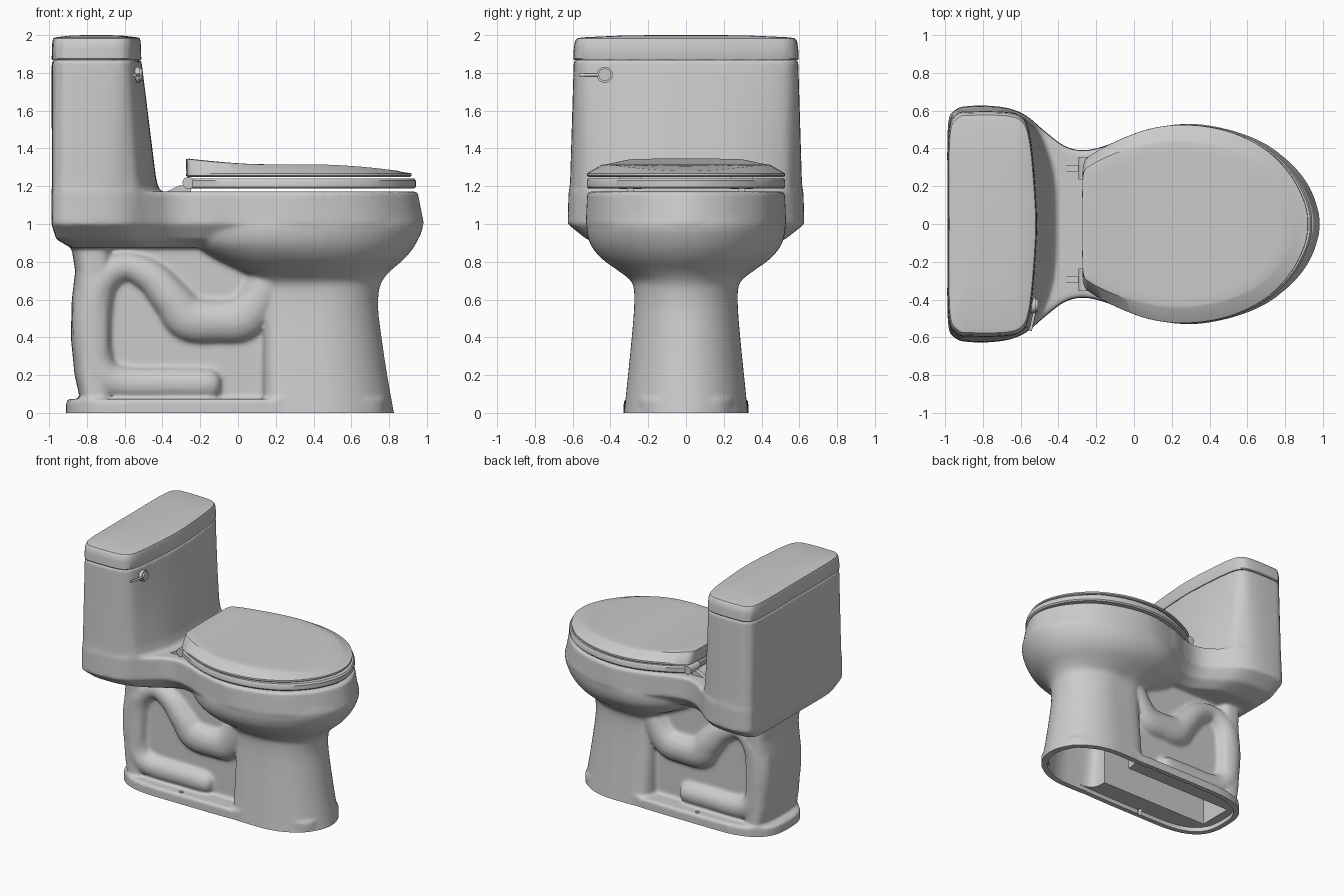
import bpy, bmesh
from math import sin, cos, pi, radians, copysign
from mathutils import Vector

if "Cube" in bpy.data.objects:
    bpy.data.objects.remove(bpy.data.objects["Cube"])


def spline(pts, closed, n=6):
    """Catmull-Rom samples through the control points."""
    p = [Vector(q) for q in pts]
    m, out = len(p), []
    at = lambda i: p[i % m] if closed else p[max(0, min(m - 1, i))]
    for i in range(m if closed else m - 1):
        a, b, c, d = at(i - 1), at(i), at(i + 1), at(i + 2)
        for k in range(n):
            t = k / n
            out.append(0.5 * (2 * b + (c - a) * t + (2 * a - 5 * b + 4 * c - d) * t * t
                              + (3 * b - a - 3 * c + d) * t ** 3))
    return out if closed else out + [p[-1]]


def outline(half):
    """Closed plan outline from its +y half."""
    return spline(half + [(x, -y) for x, y in half[-2:0:-1]], True)


def egg(xb, xf, xc, w, nb=2.0, nf=2.0, count=64):
    """Plan outline: ellipse in front, squarer behind."""
    out = []
    for i in range(count):
        c, s = cos(2 * pi * i / count), sin(2 * pi * i / count)
        n, a = (nf, xf - xc) if c > 0 else (nb, xc - xb)
        out.append((xc + a * copysign(abs(c) ** (2 / n), c), w * copysign(abs(s) ** (2 / n), s)))
    return out


def level(plan, z):
    return [(x, y, z) for x, y in plan]


def scaled(plan, sx, sy, cx=0.0):
    return [(cx + (x - cx) * sx, y * sy) for x, y in plan]


def loft(bm, rings, cyclic=False):
    rows = [[bm.verts.new(p) for p in r] for r in rings]
    faces, n = [], len(rows[0])
    for a, b in zip(rows, rows[1:] + ([rows[0]] if cyclic else [])):
        for i in range(n):
            j = (i + 1) % n
            faces.append(bm.faces.new((a[i], a[j], b[j], b[i])))
    if not cyclic:
        faces += [bm.faces.new(rows[0]), bm.faces.new(rows[-1])]
    bmesh.ops.recalc_face_normals(bm, faces=faces)


def make(name, bm):
    me = bpy.data.meshes.new(name)
    bm.to_mesh(me)
    bm.free()
    ob = bpy.data.objects.new(name, me)
    bpy.context.collection.objects.link(ob)
    return ob


def solid(name, rings, cyclic=False):
    bm = bmesh.new()
    loft(bm, rings, cyclic)
    return make(name, bm)


def activate(ob):
    bpy.ops.object.select_all(action='DESELECT')
    ob.select_set(True)
    bpy.context.view_layer.objects.active = ob


def smooth(ob, angle=35):
    activate(ob)
    bpy.ops.object.shade_smooth_by_angle(angle=radians(angle))


def box(x0, x1, w, z0, z1):
    q = [(x0, -w), (x1, -w), (x1, w), (x0, w)]
    return [level(q, z0), level(q, z1)]


def rod(p, q, r, n=24):
    """Two rings of a cylinder from p to q."""
    p, q = Vector(p), Vector(q)
    d = (q - p).normalized()
    u = d.orthogonal().normalized()
    v = d.cross(u)
    return [[e + r * (cos(2 * pi * i / n) * u + sin(2 * pi * i / n) * v) for i in range(n)] for e in (p, q)]


body = bmesh.new()

# deck and tank underside
deck = outline([(-.985, 0), (-.985, .5), (-.95, .6), (-.87, .625), (-.7, .62), (-.58, .58), (-.47, .49),
                (-.37, .415), (-.27, .39), (-.15, .415), (0, .475), (.26, .53), (.5, .5), (.72, .41),
                (.88, .26), (.96, .12), (.985, 0)])
rim = [(x * .965, y * .985) if x > 0 else (x, y * .992) for x, y in deck]
under = [(x * .9 if x > 0 else x, y) for x, y in deck]
loft(body, [level(scaled(under, .9, .62), .875), level(scaled(under, .975, .84), .92),
            level(deck, 1.0), level(rim, 1.172)])

# tank
tank_top = outline([(-.985, 0), (-.982, .47), (-.94, .575), (-.87, .592), (-.68, .59), (-.59, .56),
                    (-.55, .47), (-.525, .25), (-.512, 0)])
tank_low = outline([(-.985, 0), (-.982, .49), (-.947, .59), (-.87, .611), (-.7, .607), (-.59, .57),
                    (-.52, .5), (-.45, .28), (-.435, 0)])
loft(body, [[tuple(a.lerp(b, t)) + (z,) for a, b in zip(tank_top, tank_low)]
            for z, t in ((1.08, 1.4), (1.16, 1.4), (1.2, 1.15), (1.25, 1), (1.87, 0))])

# bowl flowing down into the pedestal: z, back, front, centre, half width, squareness
bowl = [(-.05, .13, .835, .42, .333, 6), (.2, .13, .79, .42, .307, 6), (.4, .13, .76, .42, .287, 6),
        (.55, .13, .742, .42, .275, 6), (.65, .12, .747, .41, .275, 5), (.7, .08, .765, .38, .292, 4),
        (.75, 0, .805, .35, .355, 3), (.82, -.15, .885, .3, .45, 2.4), (.9, -.27, .945, .26, .51, 2.1),
        (1.0, -.3, .98, .26, .527, 2), (1.1, -.28, .94, .26, .5, 2)]
loft(body, [level(egg(*r), z) for z, *r in spline(bowl, False, 3)])

# foot flange, thin web and rear column
foot = egg(-.91, .79, -.45, .33, 2.8, 4)
loft(body, [level(foot, -.05), level(foot, .074)])
loft(body, box(-.8, .3, .18, -.05, .93))
loft(body, [level(egg(xb, -.665, -.77, .26, 3, 4), z) for z, xb in
            ((-.05, -.83), (.07, -.835), (.2, -.865), (.4, -.885), (.6, -.88), (.75, -.862), (.9, -.885))])

# trapway tubes on both sides: x, z, radius
path = spline([(-.095, .15, .05), (-.15, .15, .085), (-.35, .153, .09), (-.6, .155, .092), (-.72, .2, .1),
               (-.765, .32, .1), (-.77, .55, .105), (-.73, .7, .1), (-.6, .775, .077), (-.46, .72, .09),
               (-.35, .6, .105), (-.26, .5, .12), (-.1, .485, .115), (.02, .5, .12), (.1, .58, .11),
               (.16, .7, .1)], False)
for side in (-1, 1):
    rings = []
    for i, p in enumerate(path):
        d = path[min(i + 1, len(path) - 1)] - path[max(i - 1, 0)]
        nx, nz = Vector((-d.y, d.x)).normalized()
        rings.append([(p.x + p.z * cos(a) * nx, side * .17 + min(.95 * p.z, .097) * sin(a), p.y + p.z * cos(a) * nz)
                      for a in [2 * pi * k / 24 for k in range(24)]])
    loft(body, rings)

# fuse into one piece of ceramic
ceramic = make("ceramic_body", body)
mod = ceramic.modifiers.new("fuse", 'REMESH')
mod.mode, mod.voxel_size = 'VOXEL', .0125
mod = ceramic.modifiers.new("soften", 'SMOOTH')
mod.factor, mod.iterations = .5, 6

# cutters: floor trim, hollow underside, basin, bolt holes
cutters = [
    box(-1.2, 1.2, .6, -.3, 0),
    [level(egg(.17, xf, .42, w, 6), z) for z, xf, w in ((-.1, .79, .293), (.3, .735, .257), (.62, .68, .22))],
    [level(egg(-.87, .75, -.45, .292, 2.8, 4), z) for z in (-.1, .035)],
    box(-.8, .25, .14, -.1, .6),
    [level(egg(xb, xf, .28, w), z) for z, xb, xf, w in ((.78, .15, .4, .1), (.88, -.05, .68, .28),
                                                       (1.0, -.12, .78, .36), (1.3, -.12, .78, .36))]]
cutters += [rod((-.3, y, -.1), (-.3, y, .2), .016) for y in (-.285, .285)]
helpers = []
for rings in cutters:
    cutter = solid("cutter", rings)
    cutter.hide_render = True
    helpers.append(cutter)
    mod = ceramic.modifiers.new("cut", 'BOOLEAN')
    mod.operation, mod.solver, mod.object = 'DIFFERENCE', 'MANIFOLD', cutter
activate(ceramic)
for mod in list(ceramic.modifiers):
    bpy.ops.object.modifier_apply(modifier=mod.name)
for cutter in helpers:
    bpy.data.objects.remove(cutter)
smooth(ceramic, 45)

# tank lid, slightly crowned
cap = [(.99, 1.868), (1.0, 1.875), (.995, 1.93), (.985, 1.968), (.965, 1.983),
       (.92, 1.988), (.6, 1.997), (.3, 2.0), (.03, 2.0)]
smooth(solid("tank_lid", [level(scaled(tank_top, s, s * 1.005, -.75), z) for s, z in cap]))

# seat ring
plan = outline([(-.275, 0), (-.273, .2), (-.265, .32), (-.22, .37), (-.1, .435), (.07, .5), (.26, .525),
                (.48, .495), (.68, .405), (.82, .27), (.9, .12), (.92, 0)])
seat = scaled(plan, 1.018, 1.0, -.275)
hole = scaled(plan, .68, .64, .3)
smooth(solid("seat", [level(scaled(seat, .985, .985, .3), 1.187), level(seat, 1.197), level(seat, 1.23),
                      level(scaled(seat, .985, .985, .3), 1.242), level(hole, 1.235), level(hole, 1.19)], True))


# seat lid with bevelled sides and raised back lip
def crown(x):
    return 1.316 - .035 * max(0, (x - .35) / .5) ** 2 + .03 * max(0, (.12 - x) / .38) ** 1.5


top = scaled(plan, .955, .85, -.27)
lid = [level(scaled(plan, .985, .985, .3), 1.25), level(plan, 1.256), level(scaled(plan, .998, .998, .3), 1.268)]
for s in (1.0, .97, .85, .7, .55, .4, .25, .1, .02):
    lid.append([(x, y, crown(x) - (.003 if s == 1 else 0)) for x, y in scaled(top, s, s, .3)])
smooth(solid("seat_lid", lid), 30)

# hinges
for side, name in ((-1, "left"), (1, "right")):
    y = side * .295
    hinge = bmesh.new()
    wedge = [(-.39, 1.165), (-.31, 1.205), (-.25, 1.205), (-.25, 1.165)]
    loft(hinge, [[(x, y + o, z) for x, z in wedge] for o in (-.018, .018)])
    loft(hinge, rod((-.262, y - .06, 1.218), (-.262, y + .06, 1.218), .032))
    smooth(make(name + "_hinge", hinge))

# flush handle
handle = bmesh.new()
loft(handle, rod((-.56, -.43, 1.79), (-.52, -.43, 1.79), .042, 32))
loft(handle, rod((-.525, -.43, 1.79), (-.508, -.43, 1.79), .033, 32))
loft(handle, rod((-.515, -.42, 1.79), (-.548, -.565, 1.788), .008, 12))
smooth(make("flush_handle", handle))
